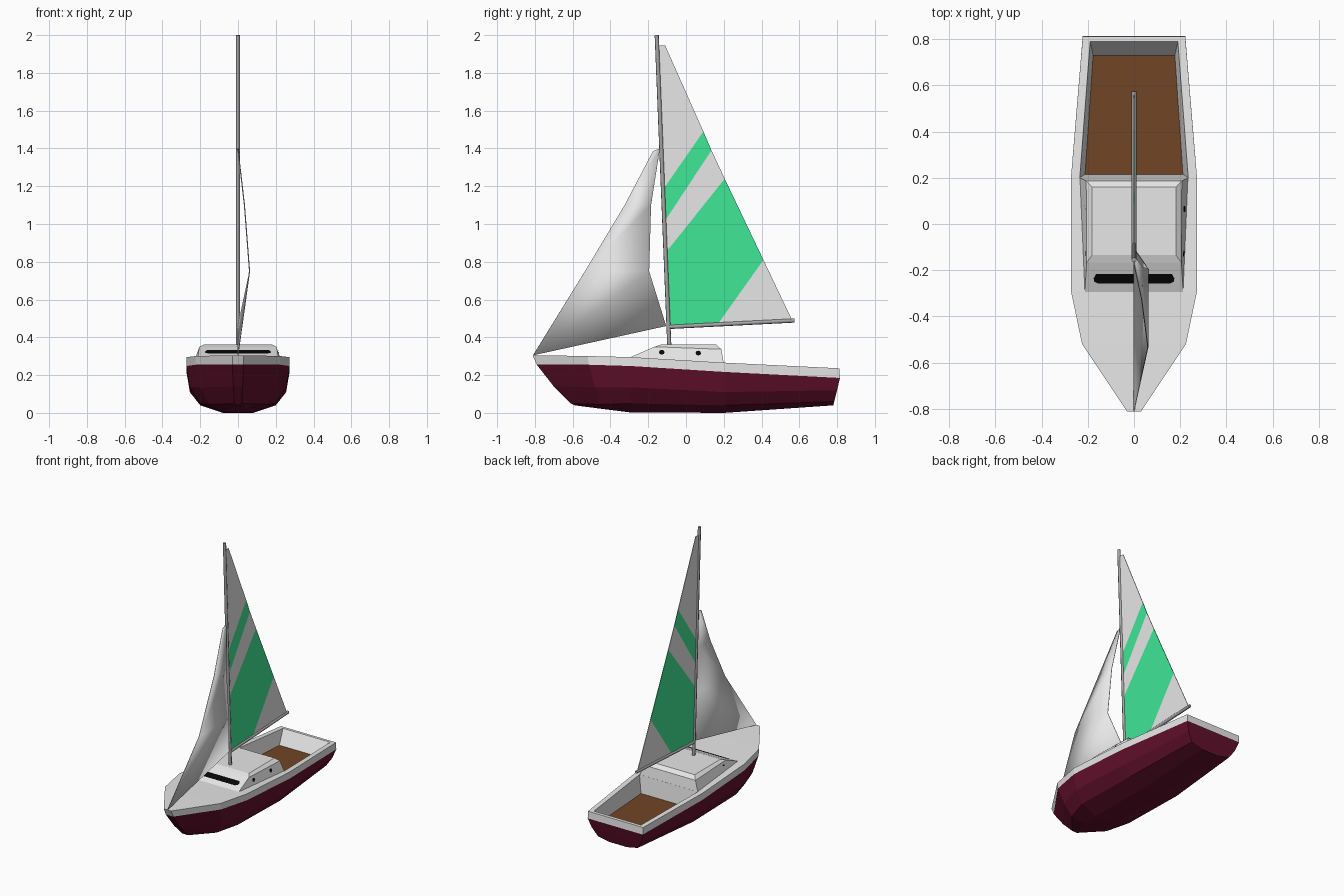
import bpy, math
from mathutils import Vector
from mathutils.bvhtree import BVHTree

if "Cube" in bpy.data.objects:
    bpy.data.objects.remove(bpy.data.objects["Cube"])


def material(name, rgb):
    m = bpy.data.materials.new(name)
    m.diffuse_color = (*rgb, 1)
    m.use_nodes = True
    m.node_tree.nodes["Principled BSDF"].inputs["Base Color"].default_value = m.diffuse_color
    return m


WHITE = material("white", (0.8, 0.8, 0.8))
RED = material("dark red", (0.125, 0.005, 0.025))
GREEN = material("green", (0.05, 0.8, 0.31))
BROWN = material("brown wood", (0.165, 0.058, 0.018))
GREY = material("grey metal", (0.38, 0.38, 0.38))
BLACK = material("black", (0.002, 0.002, 0.002))


def make(name, verts, faces, mats, idx=None):
    me = bpy.data.meshes.new(name)
    me.from_pydata([tuple(v) for v in verts], [], faces)
    for m in mats:
        me.materials.append(m)
    if idx:
        for p, i in zip(me.polygons, idx):
            p.material_index = i
    ob = bpy.data.objects.new(name, me)
    bpy.context.collection.objects.link(ob)
    return ob


def ring(half):
    """Closed outline: right side front to back, then left side back to front."""
    return list(half) + [(-x, y, z) for x, y, z in reversed(half)]


def bands(n, levels):
    """Quads joining stacked closed rings of n points, lowest ring first."""
    return [(k * n + i, k * n + (i + 1) % n, (k + 1) * n + (i + 1) % n, (k + 1) * n + i)
            for k in range(levels - 1) for i in range(n)]


# Hull: five outlines from keel up to the deck edge
keel = [(.015, -.59, .04), (.05, -.45, .022), (.08, -.30, .003), (.08, .20, 0), (.07, .78, .04)]
bilge = [(.02, -.61, .05), (.15, -.46, .045), (.20, -.29, .05), (.20, .20, .04), (.16, .785, .06)]
mid = [(.025, -.70, .14), (.20, -.48, .135), (.255, -.29, .135), (.255, .20, .11), (.20, .80, .12)]
line = [(.03, -.79, .255), (.225, -.515, .255), (.273, -.29, .248), (.273, .20, .217), (.222, .815, .185)]
sheer = [(.03, -.812, .305), (.225, -.52, .301), (.273, -.29, .295), (.273, .20, .266), (.222, .812, .236)]
levels = [keel, bilge, mid, line, sheer]
verts = [p for lv in levels for p in ring(lv)]
faces = bands(10, 5)
idx = [0] * 30 + [1] * 10
for i in range(4):
    faces.append((i, 9 - i, 8 - i, i + 1))
    idx.append(0)
make("hull", verts, faces, [RED, WHITE], idx)

# Deck, with the side decks and stern rim around the cockpit
rim = [(.235, .20, .266), (.19, .79, .237)]
verts = ring(sheer) + ring(rim)
faces = [(i, i + 1, 8 - i, 9 - i) for i in range(3)]
faces += [(3, 4, 11, 10), (4, 5, 12, 11), (5, 6, 13, 12)]
make("deck", verts, faces, [WHITE])

# Cockpit: sloping inner walls and wooden floor
floor = [(.212, .215, .14), (.177, .73, .14)]
make("cockpit", ring(floor) + ring(rim), [tuple(reversed(f)) for f in bands(4, 2)] + [(0, 1, 2, 3)],
     [WHITE, BROWN], [0, 0, 0, 0, 1])

# Cabin: base, shoulder and roof outlines
base = [(.213, -.297, .294), (.235, .20, .262)]
shoulder = [(.205, -.167, .35), (.207, .187, .337)]
roof = [(.182, -.135, .361), (.182, .16, .361)]
cabin = make("cabin", ring(base) + ring(shoulder) + ring(roof),
             bands(4, 3) + [(8, 9, 10, 11)], [WHITE])
tree = BVHTree.FromPolygons([v.co for v in cabin.data.vertices],
                            [tuple(p.vertices) for p in cabin.data.polygons])


def window(name, points, direction):
    """Thin plate projected along a direction onto the cabin."""
    out = []
    d = Vector(direction)
    for p in points:
        hit, normal, _, _ = tree.ray_cast(Vector(p), d)
        if normal.dot(d) > 0:
            normal = -normal
        out.append(hit + normal * .003)
    make(name, out, [tuple(range(len(out)))], [BLACK])


# Cabin windows: one wide in front, two round on each side
half = [(.155, -.257), (.172, -.248), (.175, -.235), (.165, -.216)]
window("front_window", [(x, y, 1) for x, y in half] + [(-x, y, 1) for x, y in reversed(half)], (0, 0, -1))
for side, s in (("right", 1), ("left", -1)):
    for i, (y, z) in enumerate([(-.128, .32), (.065, .316)]):
        pts = [(s, y + .015 * math.cos(a * math.pi / 4), z + .013 * math.sin(a * math.pi / 4))
               for a in range(8)]
        window(f"{side}_window_{i + 1}", pts, (-s, 0, 0))


def spar(name, a, b, r):
    a, b = Vector(a), Vector(b)
    bpy.ops.mesh.primitive_cylinder_add(vertices=8, radius=r, depth=(b - a).length, location=(a + b) / 2)
    ob = bpy.context.object
    ob.name = name
    ob.rotation_euler = (b - a).to_track_quat('Z', 'Y').to_euler()
    ob.data.materials.append(GREY)
    bpy.ops.object.shade_smooth_by_angle(angle=math.radians(50))


# Mast and boom
spar("mast", (0, -.088, .345), (0, -.155, 1.9995), .011)
spar("boom", (0, -.09, .455), (0, .575, .489), .011)


def thicken(ob):
    m = ob.modifiers.new("thickness", 'SOLIDIFY')
    m.thickness = .004
    m.offset = 0


# Mainsail: panels between mast edge and outer edge, green bands between white
yz = [(-.145, 1.945), (-.11, 1.945), (-.116, 1.19), (.092, 1.49), (-.109, 1.02), (.135, 1.39),
      (-.102, .855), (.205, 1.24), (-.088, .462), (.172, .475), (.41, .81), (.56, .495)]
panels = [(0, 2, 3, 1), (2, 4, 5, 3), (4, 6, 7, 5), (6, 8, 9, 10, 7), (9, 11, 10)]
thicken(make("mainsail", [(0, y, z) for y, z in yz], panels, [WHITE, GREEN], [0, 1, 0, 1, 0]))

# Foresail: bellied to the right, rows from foot to head
rows = [(0, -.81, .305), (0, -.105, .46), (.06, -.535, .75), (.062, -.195, .75),
        (.033, -.325, 1.1), (.035, -.185, 1.1), (0, -.175, 1.385), (0, -.138, 1.4)]
jib = make("foresail", rows, [(i, i + 1, i + 3, i + 2) for i in (0, 2, 4)], [WHITE])
for p in jib.data.polygons:
    p.use_smooth = True
thicken(jib)
